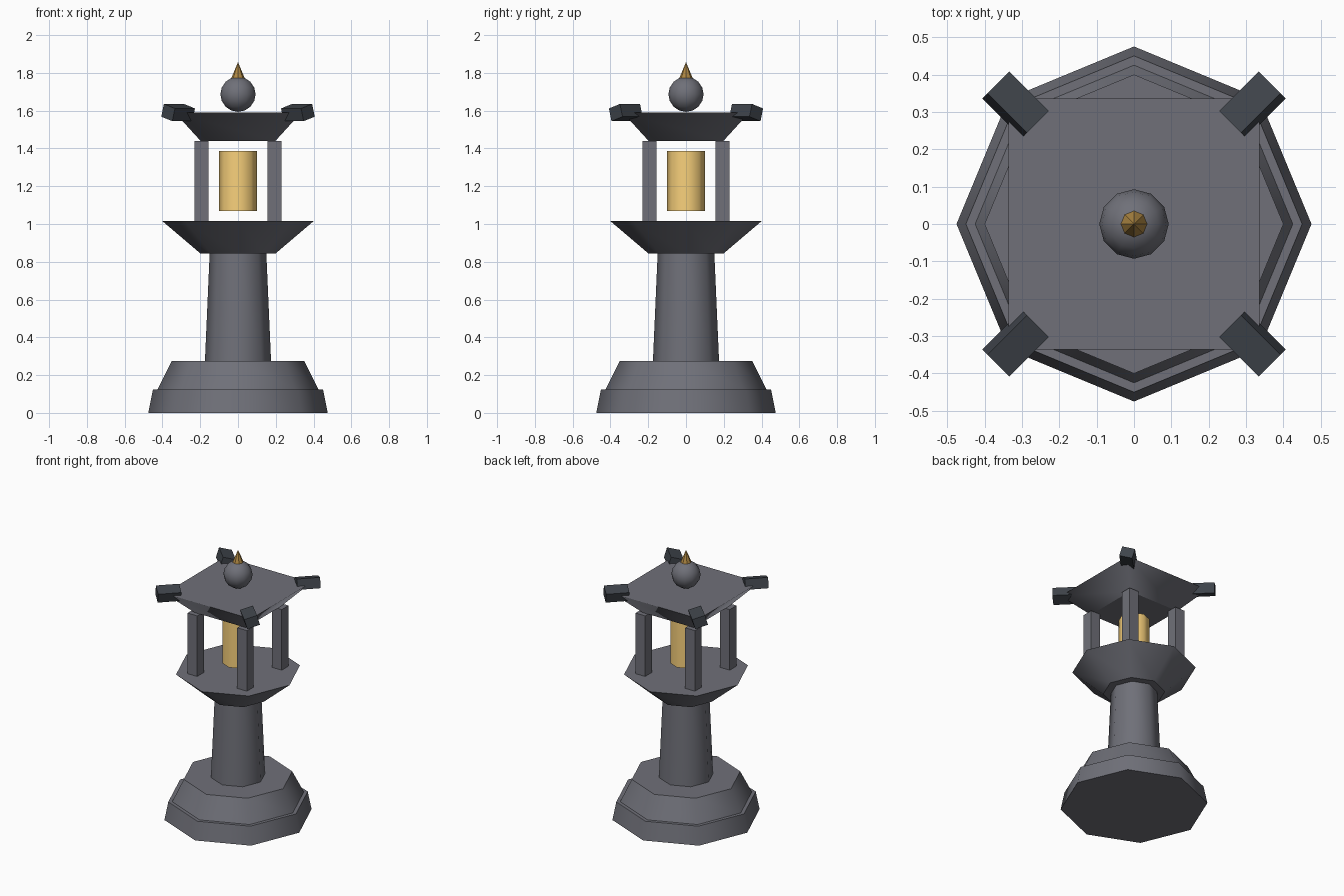
import bpy, bmesh, math
from mathutils import Matrix

if "Cube" in bpy.data.objects:
    bpy.data.objects.remove(bpy.data.objects["Cube"])


def material(name, rgb):
    m = bpy.data.materials.new(name)
    m.diffuse_color = (*rgb, 1)
    m.use_nodes = True
    m.node_tree.nodes["Principled BSDF"].inputs["Base Color"].default_value = m.diffuse_color
    return m


STONE = material("stone", (0.16, 0.163, 0.19))
SLATE = material("dark_slate", (0.05, 0.058, 0.07))
GLOW = material("warm_glow", (0.95, 0.64, 0.2))
GOLD = material("old_gold", (0.42, 0.24, 0.055))


def finish(name, bm, mat):
    mesh = bpy.data.meshes.new(name)
    bm.to_mesh(mesh)
    bm.free()
    mesh.materials.append(mat)
    obj = bpy.data.objects.new(name, mesh)
    bpy.context.collection.objects.link(obj)
    return obj


def frustum(name, r0, r1, z0, z1, mat=STONE, sides=8, turn=0.0, smooth=True):
    """Tapered prism with flat caps and smooth or flat sides."""
    bm = bmesh.new()
    place = Matrix.Translation((0, 0, (z0 + z1) / 2)) @ Matrix.Rotation(turn, 4, 'Z')
    bmesh.ops.create_cone(bm, cap_ends=True, segments=sides, radius1=r0,
                          radius2=r1, depth=z1 - z0, matrix=place)
    bm.normal_update()
    for f in bm.faces:
        f.smooth = smooth and abs(f.normal.z) < 0.99
    for e in bm.edges:
        e.smooth = all(f.smooth for f in e.link_faces)
    return finish(name, bm, mat)


def box(name, size, matrix, mat=STONE):
    bm = bmesh.new()
    bmesh.ops.create_cube(bm, size=1, matrix=matrix @ Matrix.Diagonal((*size, 1)))
    return finish(name, bm, mat)


# Stepped octagonal base, column and flared platform
frustum("base_lower", 0.475, 0.45, 0.0, 0.125)
frustum("base_upper", 0.425, 0.35, 0.125, 0.275)
frustum("column", 0.175, 0.15, 0.275, 0.845)
frustum("platform", 0.20, 0.40, 0.845, 1.015)

# Glowing lamp core
frustum("lamp_core", 0.10, 0.10, 1.07, 1.387, GLOW)

# Flared square roof
frustum("roof", 0.28, 0.474, 1.44, 1.59, STONE, 4, math.pi / 4)

# Four posts and four rolled corner blocks, mirrored in x and y
for sx, sy, corner in ((1, 1, "back_right"), (-1, 1, "back_left"),
                       (-1, -1, "front_left"), (1, -1, "front_right")):
    box(f"post_{corner}", (0.075, 0.075, 0.425),
        Matrix.Translation((sx * 0.193, sy * 0.193, 1.2275)))
    outward = math.atan2(sy, sx)
    box(f"roof_corner_{corner}", (0.15, 0.086, 0.07),
        Matrix.Translation((sx * 0.317, sy * 0.319, 1.59))
        @ Matrix.Rotation(outward, 4, 'Z')
        @ Matrix.Rotation(-0.28 * sx * sy, 4, 'X'), SLATE)

# Ball on the roof
bm = bmesh.new()
bmesh.ops.create_uvsphere(bm, u_segments=12, v_segments=8, radius=0.093,
                          matrix=Matrix.Translation((0, 0, 1.687)))
for f in bm.faces:
    f.smooth = True
finish("roof_ball", bm, STONE)

# Pointed finial
frustum("finial", 0.0385, 0.0, 1.765, 1.857, GOLD, smooth=False)
